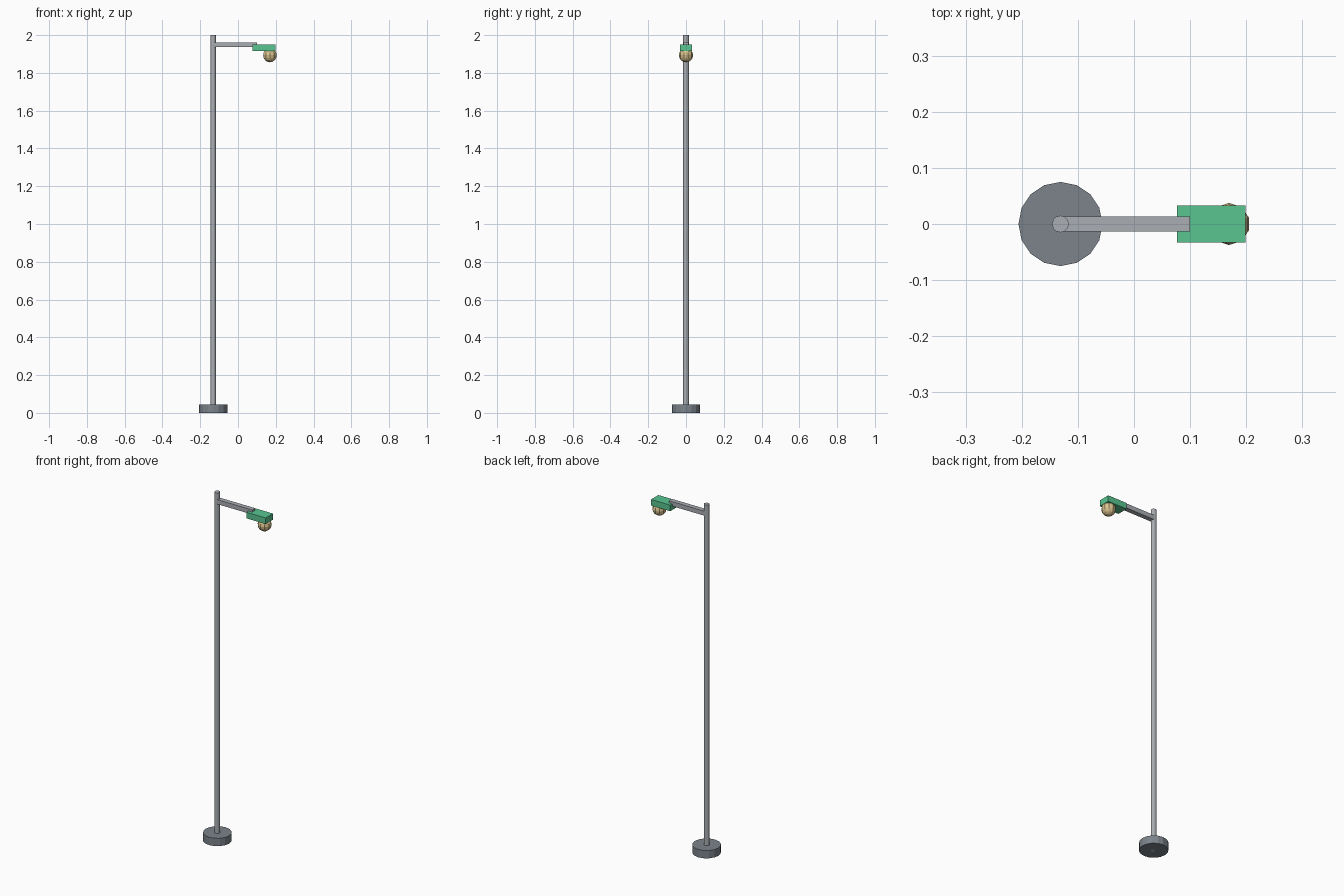
import bpy

if "Cube" in bpy.data.objects:
    bpy.data.objects.remove(bpy.data.objects["Cube"])

POLE_X = -0.131


def material(name, color):
    mat = bpy.data.materials.new(name)
    mat.diffuse_color = color
    mat.use_nodes = True
    mat.node_tree.nodes["Principled BSDF"].inputs["Base Color"].default_value = mat.diffuse_color
    return mat


def finish(name, mat=None):
    ob = bpy.context.object
    ob.name = name
    if mat:
        ob.data.materials.append(mat)
    return ob


def cylinder(name, sides, radius, z0, z1, mat=None):
    bpy.ops.mesh.primitive_cylinder_add(vertices=sides, radius=radius, depth=z1 - z0,
                                        location=(POLE_X, 0, (z0 + z1) / 2))
    return finish(name, mat)


def box(name, x0, x1, width, z0, z1, mat=None):
    bpy.ops.mesh.primitive_cube_add(size=1, location=((x0 + x1) / 2, 0, (z0 + z1) / 2))
    bpy.context.object.scale = (x1 - x0, width, z1 - z0)
    bpy.ops.object.transform_apply(location=False, rotation=False, scale=True)
    return finish(name, mat)


green = material("green_paint", (0.10, 0.56, 0.28, 1))
amber = material("warm_glass", (0.72, 0.56, 0.28, 1))
dark = material("dark_grey", (0.20, 0.23, 0.26, 1))
grey = material("pole_grey", (0.40, 0.42, 0.45, 1))

# Round foot and tall pole
cylinder("base", 16, 0.075, 0, 0.045, dark)
cylinder("pole", 12, 0.015, 0, 2.0, grey)

# Side arm and lamp housing
box("arm", POLE_X, 0.10, 0.027, 1.936, 1.962, grey)
box("lamp_housing", 0.077, 0.199, 0.066, 1.915, 1.95, green)

# Faceted bulb under the housing
bpy.ops.mesh.primitive_uv_sphere_add(segments=10, ring_count=8, radius=0.0375,
                                     location=(0.169, 0, 1.8935))
bulb = finish("bulb", amber)
# Turn so a meridian points along +x
bulb.rotation_euler.z = 0
